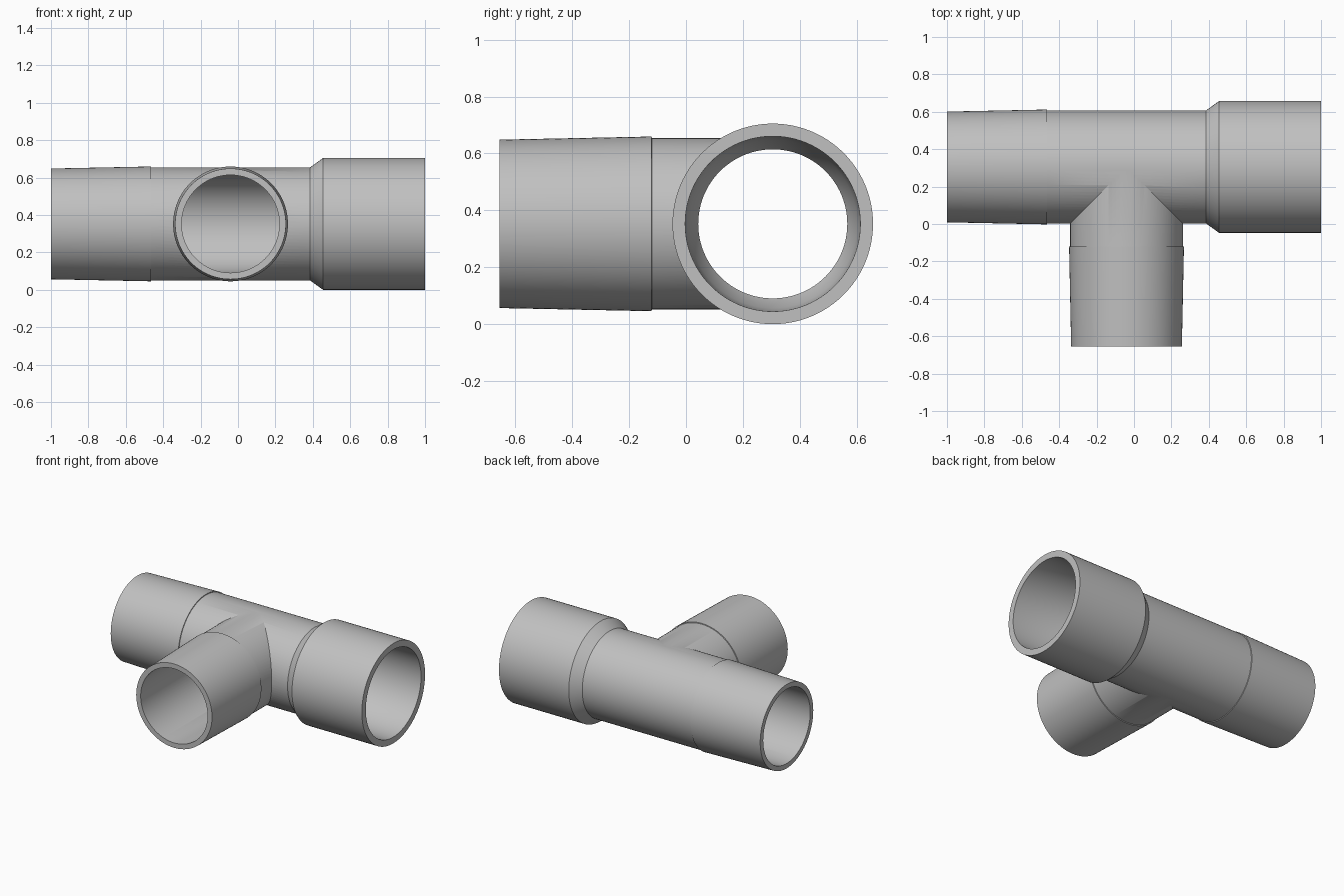
import bpy, bmesh, math
from mathutils import Matrix, Vector

cube = bpy.data.objects.get("Cube")
if cube:
    bpy.data.objects.remove(cube, do_unlink=True)

SEGMENTS = 96
AXIS_Y, AXIS_Z, BRANCH_X = 0.305, 0.3525, -0.04

grey = bpy.data.materials.new("plain grey")
grey.use_nodes = True
colour = (0.53, 0.53, 0.53, 1)
grey.diffuse_color = colour
grey.node_tree.nodes["Principled BSDF"].inputs["Base Color"].default_value = colour


def turned_solid(name, profile, branch=False):
    """Closed solid of revolution; profile holds (distance, radius) pairs."""
    bm = bmesh.new()
    rings = []
    for dist, radius in profile:
        ring = []
        for i in range(SEGMENTS):
            a = math.tau * i / SEGMENTS
            u, v = radius * math.cos(a), radius * math.sin(a)
            co = (BRANCH_X + u, dist, AXIS_Z + v) if branch else (dist, AXIS_Y + u, AXIS_Z + v)
            ring.append(bm.verts.new(co))
        rings.append(ring)
    for a, b in zip(rings, rings[1:]):
        for i in range(SEGMENTS):
            j = (i + 1) % SEGMENTS
            bm.faces.new((a[i], a[j], b[j], b[i]))
    bm.faces.new(rings[0])
    bm.faces.new(rings[-1])
    bmesh.ops.recalc_face_normals(bm, faces=bm.faces)
    mesh = bpy.data.meshes.new(name)
    bm.to_mesh(mesh)
    bm.free()
    mesh.materials.append(grey)
    obj = bpy.data.objects.new(name, mesh)
    bpy.context.collection.objects.link(obj)
    return obj


def combine(target, tool, operation):
    """Apply one boolean and discard the tool."""
    mod = target.modifiers.new("join", 'BOOLEAN')
    mod.operation, mod.solver, mod.object = operation, 'EXACT', tool
    bpy.context.view_layer.objects.active = target
    bpy.ops.object.modifier_apply(modifier=mod.name)
    bpy.data.objects.remove(tool, do_unlink=True)


# Outer body: tapered spigot, run, flared socket
fitting = turned_solid("tee_fitting", [
    (-1, 0.296), (-0.465, 0.307), (-0.464, 0.302),
    (0.385, 0.302), (0.455, 0.3525), (1, 0.3525)])

# Side branch with its own tapered spigot
branch = turned_solid("branch", [
    (-0.655, 0.296), (-0.121, 0.307), (-0.12, 0.3013), (AXIS_Y, 0.3013)], True)
combine(fitting, branch, 'UNION')

# Hollow bores
run_bore = turned_solid("run_bore", [
    (-1.05, 0.262), (0.385, 0.262), (0.455, 0.296), (1.05, 0.309)])
combine(fitting, run_bore, 'DIFFERENCE')
branch_bore = turned_solid("branch_bore", [(-0.7, 0.2613), (AXIS_Y, 0.2613)], True)
combine(fitting, branch_bore, 'DIFFERENCE')

bpy.ops.object.select_all(action='DESELECT')
fitting.select_set(True)
bpy.context.view_layer.objects.active = fitting
bpy.ops.object.shade_smooth_by_angle(angle=math.radians(25))
